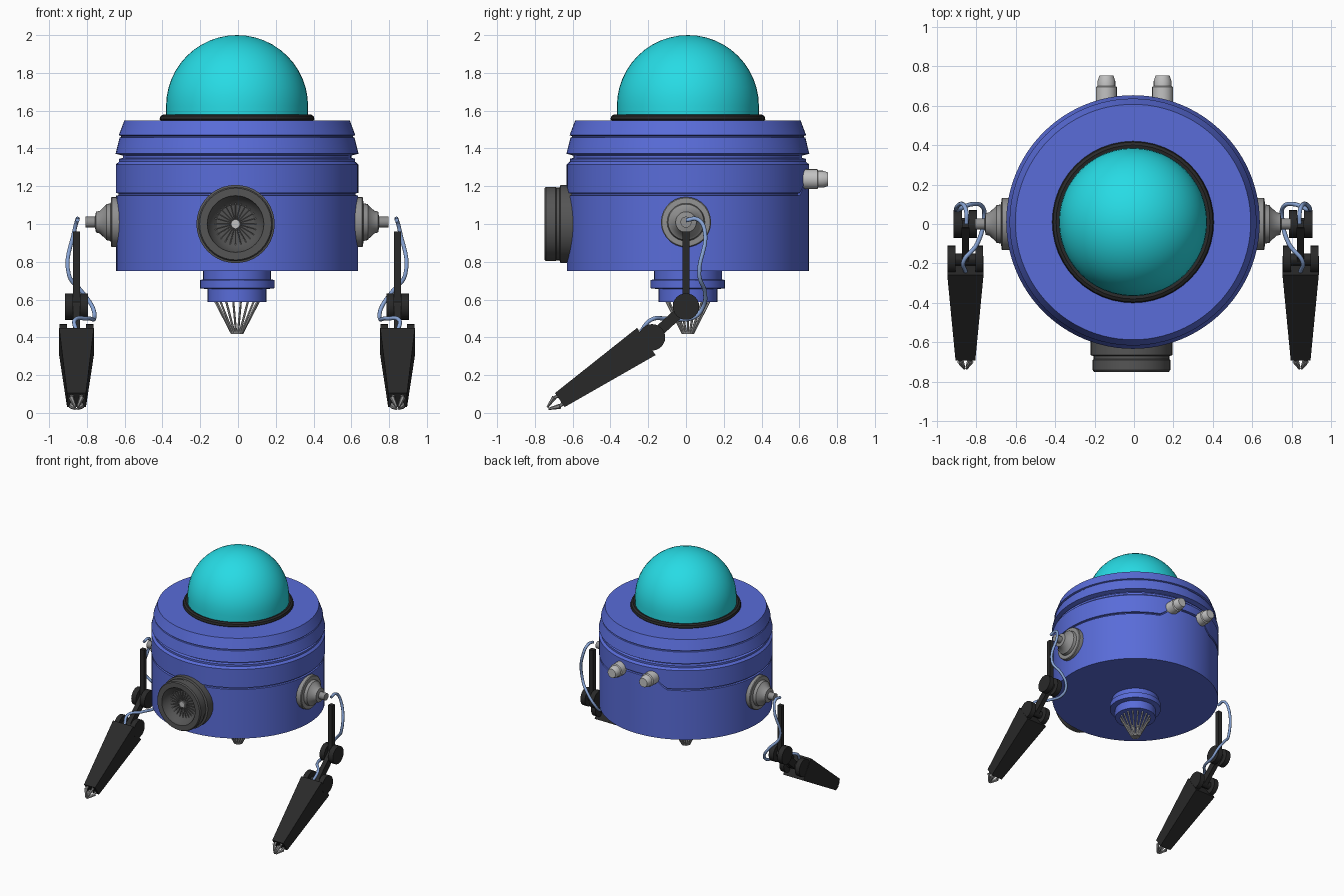
import bpy, bmesh, math
from mathutils import Vector, Matrix

if "Cube" in bpy.data.objects:
    bpy.data.objects.remove(bpy.data.objects["Cube"])


def material(name, r, g, b):
    m = bpy.data.materials.new(name)
    m.use_nodes = True
    m.diffuse_color = (r, g, b, 1)
    m.node_tree.nodes["Principled BSDF"].inputs["Base Color"].default_value = (r, g, b, 1)
    return m


BLUE = material("hull blue", 0.10, 0.15, 0.69)
CYAN = material("dome cyan", 0.02, 0.71, 0.78)
BLACK = material("arm black", 0.022, 0.022, 0.022)
DARK = material("lens grey", 0.09, 0.09, 0.09)
GREY = material("socket grey", 0.28, 0.28, 0.28)
PALE = material("peg grey", 0.54, 0.54, 0.54)
WIRE = material("cable blue", 0.25, 0.38, 0.68)

CX, CY = -0.005, 0.01  # hull axis
X, Y, Z = Vector((1, 0, 0)), Vector((0, 1, 0)), Vector((0, 0, 1))


def finish(bm, name, mat):
    bmesh.ops.remove_doubles(bm, verts=bm.verts, dist=0.0001)
    bmesh.ops.recalc_face_normals(bm, faces=bm.faces)
    me = bpy.data.meshes.new(name)
    bm.to_mesh(me)
    bm.free()
    me.materials.append(mat)
    ob = bpy.data.objects.new(name, me)
    bpy.context.collection.objects.link(ob)
    return ob


def frame(origin, axis):
    return Matrix.Translation(origin) @ axis.to_track_quat('Z', 'Y').to_matrix().to_4x4()


def lathe(name, mat, profile, origin, axis=Z, n=32, lift=None):
    """Spin (radius, height) points about an axis; lift may shift heights by direction."""
    bm = bmesh.new()
    rings = []
    for i, (r, h) in enumerate(profile):
        ring = []
        for k in range(n):
            a = math.tau * k / n
            p = Vector((r * math.cos(a), r * math.sin(a), h))
            if lift:
                p.z += lift(i, p)
            ring.append(bm.verts.new(p))
        rings.append(ring)
    for a, b in zip(rings, rings[1:]):
        for k in range(n):
            j = (k + 1) % n
            bm.faces.new((a[k], a[j], b[j], b[k]))
    bm.transform(frame(origin, axis))
    return finish(bm, name, mat)


def rods(name, mat, segments, r1, r2, n=6):
    """Several straight tapered rods in one object."""
    bm = bmesh.new()
    for a, b in segments:
        a, b = Vector(a), Vector(b)
        m = frame((a + b) / 2, b - a)
        bmesh.ops.create_cone(bm, cap_ends=True, segments=n, radius1=r1, radius2=r2,
                              depth=(b - a).length, matrix=m)
    return finish(bm, name, mat)


def bar(name, mat, a, b, start, end):
    """Tapered box from a to b; start and end are (half x, half depth)."""
    a, b = Vector(a), Vector(b)
    d = (b - a).normalized()
    side = d.cross(X)
    bm = bmesh.new()
    bmesh.ops.create_cube(bm, size=2)
    for v in bm.verts:
        base, (hx, hd) = (a, start) if v.co.z < 0 else (b, end)
        v.co = base + X * v.co.x * hx + side * v.co.y * hd
    return finish(bm, name, mat)


# Hull with a panel groove that climbs over the lens
GROOVE = (2, 3, 4, 5)


def over_lens(i, p):
    if i in GROOVE and p.y < 0:
        return 0.085 * min(1, max(0, (0.235 - abs(p.x)) / 0.09))
    return 0


lathe("hull", BLUE, [
    (0, 0.75), (0.64, 0.75), (0.64, 1.15), (0.628, 1.153), (0.628, 1.162), (0.642, 1.165),
    (0.642, 1.315), (0.625, 1.33), (0.625, 1.345), (0.605, 1.35), (0.605, 1.362),
    (0.643, 1.372), (0.622, 1.457), (0.614, 1.46), (0.614, 1.466), (0.626, 1.47),
    (0.597, 1.548), (0, 1.548)], (CX, CY, 0), n=96, lift=over_lens)

# Dome and its seal
arc = [(0.376 * math.cos(t), 1.624 + 0.376 * math.sin(t))
       for t in (math.pi / 2 * i / 12 for i in range(13))]
lathe("dome", CYAN, [(0.376, 1.545)] + arc, (CX, CY, 0), n=48)
lathe("dome_seal", BLACK, [(0.37, 1.545), (0.40, 1.545), (0.41, 1.555), (0.405, 1.572),
                           (0.39, 1.58), (0.37, 1.575)], (CX, CY, 0), n=48)

# Stepped neck and wire cone below
lathe("neck", BLUE, [(0.18, 0.76), (0.18, 0.707), (0.197, 0.703), (0.197, 0.66),
                     (0.156, 0.655), (0.156, 0.588), (0, 0.588)], (CX, CY, 0))
spikes = []
for k in range(18):
    c, s = math.cos(math.tau * k / 18), math.sin(math.tau * k / 18)
    spikes.append(((CX + 0.115 * c, CY + 0.115 * s, 0.59), (CX + 0.027 * c, CY + 0.027 * s, 0.42)))
rods("cone_wires", PALE, spikes, 0.006, 0.006)
lathe("cone_tip", GREY, [(0, 0.42), (0.035, 0.42), (0.037, 0.432), (0, 0.432)],
      (CX, CY, 0), n=18)

# Front lens with a spoked grille
LX, LZ = -0.013, 1.0
lathe("lens_housing", DARK, [
    (0.207, 0), (0.207, 0.085), (0.192, 0.09), (0.192, 0.105), (0.197, 0.11), (0.197, 0.16),
    (0.19, 0.17), (0.15, 0.17), (0.145, 0.15), (0.12, 0.115), (0.1, 0.1), (0, 0.09)],
    (LX, -0.58, LZ), -Y, 40)
spokes = []
for k in range(24):
    c, s = math.cos(math.tau * k / 24), math.sin(math.tau * k / 24)
    spokes.append(((LX + 0.02 * c, -0.695, LZ + 0.02 * s),
                   (LX + 0.112 * c, -0.69, LZ + 0.112 * s)))
rods("lens_spokes", GREY, spokes, 0.003, 0.003, 5)
lathe("lens_hub", PALE, [(0.024, 0), (0.024, 0.03), (0, 0.03)], (LX, -0.675, LZ), -Y, 16)

# Rear pegs
for name, x in (("right_rear_peg", -0.14), ("left_rear_peg", 0.145)):
    lathe(name, PALE, [(0.053, 0), (0.053, 0.11), (0.045, 0.115), (0.045, 0.14),
                       (0.036, 0.167), (0, 0.167)], (x, 0.585, 1.237), Y, 20)

# Arms, one per side
for side, s in (("left", 1), ("right", -1)):
    ax = CX + s * 0.85
    out = X * s

    lathe(side + "_shoulder", GREY, [
        (0.133, 0), (0.133, 0.04), (0.128, 0.045), (0.1, 0.047), (0.095, 0.07), (0.088, 0.075),
        (0.06, 0.105), (0.055, 0.125), (0.029, 0.13), (0.029, 0.18), (0, 0.18)],
        (CX + s * 0.622, 0, 1.01), out, 28)
    bar(side + "_upper_arm", BLACK, (ax, 0, 0.96), (ax, 0, 0.56), (0.018, 0.018), (0.018, 0.018))

    elbow, wrist = Vector((ax, 0, 0.563)), Vector((ax, -0.18, 0.40))
    bar(side + "_link", BLACK, elbow, wrist, (0.018, 0.028), (0.018, 0.028))
    for joint, centre, near, far in (("elbow", elbow, 0.018, 0.06), ("wrist", wrist, 0.05, 0.09)):
        for place, d in (("outer", out), ("inner", -out)):
            lathe(f"{side}_{joint}_{place}_disc", BLACK,
                  [(0, near), (0.07, near), (0.07, far), (0, far)], centre, d, 24)
        lathe(f"{side}_{joint}_pin", BLACK, [(0.03, -0.055), (0.03, 0.055)], centre, X, 12)

    # Forearm and gripper
    top, tip = Vector((ax, -0.21, 0.378)), Vector((ax, -0.668, 0.068))
    run = (tip - top).normalized()
    bar(side + "_forearm", BLACK, top, tip, (0.092, 0.087), (0.05, 0.045))
    up = run.cross(X)
    prongs = []
    for k in range(4):
        a = math.tau * (k + 0.5) / 4
        ring = X * math.cos(a) + up * math.sin(a)
        knuckle = tip + run * 0.025 + ring * 0.04
        prongs += [(tip - run * 0.02 + ring * 0.03, knuckle),
                   (knuckle - run * 0.008, tip + run * 0.075 + ring * 0.008)]
    rods(side + "_gripper", GREY, prongs, 0.014, 0.006, 6)

    # Cable looping from shoulder to wrist
    path = [(0.845, 0, 1.02), (0.845, 0.06, 1.025), (0.86, 0.098, 0.97), (0.89, 0.07, 0.73),
            (0.82, 0.10, 0.64), (0.765, 0.09, 0.56), (0.755, 0.04, 0.505),
            (0.79, -0.1, 0.50), (0.86, -0.19, 0.49), (0.85, -0.24, 0.43)]
    cu = bpy.data.curves.new(side + "_cable", 'CURVE')
    cu.dimensions = '3D'
    cu.bevel_depth, cu.bevel_resolution, cu.resolution_u = 0.011, 2, 6
    cu.use_fill_caps = True
    sp = cu.splines.new('BEZIER')
    sp.bezier_points.add(len(path) - 1)
    for bp, (x, y, z) in zip(sp.bezier_points, path):
        bp.co = (CX + s * x, y, z)
        bp.handle_left_type = bp.handle_right_type = 'AUTO'
    cu.materials.append(WIRE)
    bpy.context.collection.objects.link(bpy.data.objects.new(side + "_cable", cu))

# Smooth shading with sharp edges kept
for ob in bpy.context.scene.objects:
    ob.select_set(ob.type == 'MESH')
    if ob.type == 'MESH':
        bpy.context.view_layer.objects.active = ob
bpy.ops.object.shade_smooth_by_angle(angle=math.radians(30))
